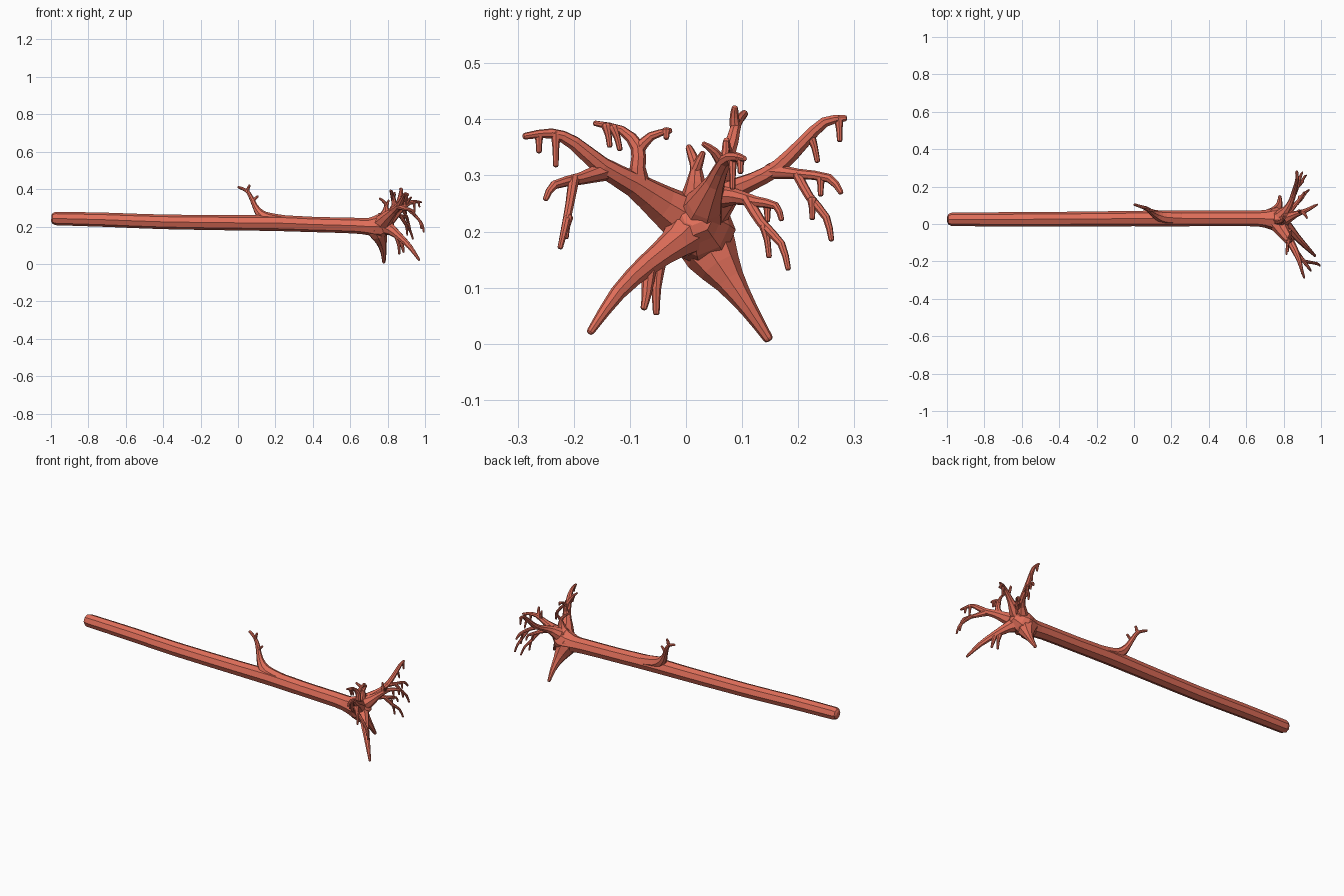
import bpy, bmesh, math
from mathutils import Vector

bark = bpy.data.materials.new("bark_red")
bark.diffuse_color = (0.74, 0.155, 0.1, 1)


def smooth_path(pts):
    """Insert one Catmull-Rom midpoint per segment; points are (x, y, z, radius)."""
    p = [Vector(q) for q in pts]
    e = [2 * p[0] - p[1]] + p + [2 * p[-1] - p[-2]]
    out = []
    for i in range(1, len(e) - 2):
        out += [e[i], (9 * (e[i] + e[i + 1]) - e[i - 1] - e[i + 2]) / 16]
    return out + [p[-1]]


def tube(bm, pts, sides=8):
    """Tapered faceted limb with rounded ends."""
    path = smooth_path(pts)
    c = [q.xyz for q in path]
    r = [q.w for q in path]
    d0, d1 = (c[1] - c[0]).normalized(), (c[-1] - c[-2]).normalized()
    c = [c[0] - d0 * r[0] * k for k in (.65, .45)] + c + [c[-1] + d1 * r[-1] * k for k in (.45, .65)]
    r = [r[0] * k for k in (.45, .8)] + r + [r[-1] * k for k in (.8, .45)]
    tang = [(c[min(i + 1, len(c) - 1)] - c[max(i - 1, 0)]).normalized() for i in range(len(c))]
    n = tang[0].orthogonal().normalized()
    if abs(tang[0].z) < 0.9:
        n = (Vector((0, 0, 1)) - tang[0] * tang[0].z).normalized()
    rings = []
    for i, t in enumerate(tang):
        if i:
            n = tang[i - 1].rotation_difference(t) @ n
        b = t.cross(n)
        rings.append([bm.verts.new(c[i] + r[i] * (n * math.cos(a) + b * math.sin(a)))
                      for a in (2 * math.pi * k / sides for k in range(sides))])
    for A, B in zip(rings, rings[1:]):
        for k in range(sides):
            j = (k + 1) % sides
            bm.faces.new((A[k], A[j], B[j], B[k]))
    bm.faces.new(rings[0][::-1])
    bm.faces.new(rings[-1])


def limb(name, *paths):
    bm = bmesh.new()
    for p in paths:
        tube(bm, p)
    bmesh.ops.recalc_face_normals(bm, faces=bm.faces)
    me = bpy.data.meshes.new(name)
    bm.to_mesh(me)
    bm.free()
    me.materials.append(bark)
    bpy.context.collection.objects.link(bpy.data.objects.new(name, me))


def hanger(x, y, z, length, dx=0.005, dy=0.0):
    """Short rootlet drooping from a larger root."""
    return [(x, y, z, .009), (x + dx * .5, y + dy * .6, z - length * .45, .006),
            (x + dx, y + dy, z - length, .005)]


# Fallen trunk, flaring into the root crown
limb("trunk", [(-.975, .025, .243, .036), (-.7, .025, .236, .038), (-.4, .026, .225, .039),
               (0, .029, .22, .041), (.2, .03, .219, .043), (.4, .03, .211, .041),
               (.62, .03, .205, .042), (.70, .028, .2, .047),
               (.76, .025, .203, .064), (.80, .018, .218, .045)])

# Broken side branch on the trunk, with a flared collar
limb("trunk_branch",
     [(.25, .032, .222, .038), (.165, .036, .238, .036), (.118, .05, .268, .025),
      (.09, .066, .312, .015), (.068, .082, .36, .012), (.045, .09, .392, .009),
      (.003, .104, .41, .007)],
     [(.05, .088, .385, .01), (.055, .086, .405, .008), (.062, .087, .42, .006)],
     [(.078, .074, .335, .01), (.09, .073, .348, .008), (.106, .072, .362, .006)])

# Upper root on the -y side with its forks and rootlets
limb("root_upper_left",
     [(.765, .015, .21, .052), (.80, -.045, .25, .035), (.835, -.095, .285, .023),
      (.865, -.15, .316, .018), (.885, -.2, .358, .013), (.895, -.24, .375, .009),
      (.91, -.287, .37, .006)],
     hanger(.895, -.232, .373, .055), hanger(.9, -.262, .373, .03))
limb("root_upper_left_fork",
     [(.825, -.085, .28, .024), (.835, -.086, .315, .014), (.83, -.086, .35, .013),
      (.82, -.115, .381, .008), (.815, -.162, .393, .005)],
     [(.83, -.086, .345, .012), (.835, -.062, .37, .008), (.835, -.028, .38, .005)],
     hanger(.82, -.142, .388, .035, dy=.006), hanger(.82, -.13, .385, .038, dy=.012),
     hanger(.835, -.035, .379, .012))
limb("root_upper_left_side",
     [(.86, -.145, .308, .018), (.9, -.19, .294, .011), (.935, -.235, .283, .008),
      (.945, -.25, .258, .005)],
     [(.91, -.2, .293, .01), (.955, -.207, .25, .008), (.985, -.215, .21, .007),
      (.993, -.224, .172, .005)],
     hanger(.975, -.21, .225, .035, dy=-.004))

# Lower root on the -y side
limb("root_lower_left",
     [(.77, .015, .21, .052), (.825, -.02, .178, .029), (.87, -.07, .14, .02),
      (.92, -.122, .09, .014), (.968, -.17, .022, .007)],
     [(.87, -.066, .135, .014), (.88, -.07, .09, .009), (.885, -.075, .064, .006)],
     [(.85, -.05, .15, .016), (.86, -.053, .1, .009), (.862, -.053, .055, .006)])

# Thick lower root on the +y side, touching the ground
limb("root_lower_right",
     [(.73, .028, .2, .054), (.752, .046, .16, .048), (.768, .078, .112, .028),
      (.778, .112, .062, .016), (.78, .146, .01, .009)])

# Upper root on the +y side with its forks and rootlets
limb("root_upper_right",
     [(.77, .025, .222, .048), (.815, .075, .268, .024), (.84, .12, .29, .016),
      (.855, .165, .315, .015), (.867, .21, .36, .012), (.873, .247, .395, .01),
      (.87, .283, .402, .006)],
     hanger(.87, .272, .401, .038, dy=.002), hanger(.87, .222, .37, .044, dy=.012))
limb("root_upper_right_side",
     [(.85, .15, .308, .015), (.875, .2, .303, .009), (.89, .255, .295, .008),
      (.9, .276, .27, .005)],
     [(.875, .198, .302, .009), (.895, .22, .262, .008), (.91, .25, .225, .007),
      (.92, .259, .186, .005)],
     hanger(.885, .24, .298, .032), hanger(.9, .225, .256, .032))
limb("root_middle_right",
     [(.81, .05, .262, .024), (.85, .09, .262, .014), (.88, .125, .253, .01),
      (.905, .16, .246, .007), (.91, .17, .222, .005)],
     [(.87, .11, .257, .011), (.895, .135, .215, .009), (.92, .17, .178, .007),
      (.935, .182, .134, .005)],
     hanger(.885, .145, .25, .03), hanger(.9, .14, .208, .052, dy=.008))

# Forward-pointing upper root
limb("root_front",
     [(.775, .025, .225, .052), (.82, .035, .25, .034), (.865, .052, .288, .018),
      (.915, .07, .326, .012), (.95, .088, .333, .009), (.98, .104, .33, .005)],
     [(.9, .066, .32, .011), (.915, .05, .343, .008), (.925, .032, .356, .005)],
     hanger(.94, .083, .33, .052), hanger(.965, .097, .331, .025),
     [(.89, .06, .305, .011), (.885, .07, .335, .008), (.88, .071, .358, .006)])

# Small upright root on top of the crown
limb("root_top",
     [(.77, .02, .23, .04), (.788, .017, .27, .024), (.792, .018, .31, .011),
      (.78, .012, .333, .009), (.758, .005, .35, .006)],
     [(.793, .018, .31, .01), (.80, .024, .326, .008), (.805, .03, .34, .005)])
